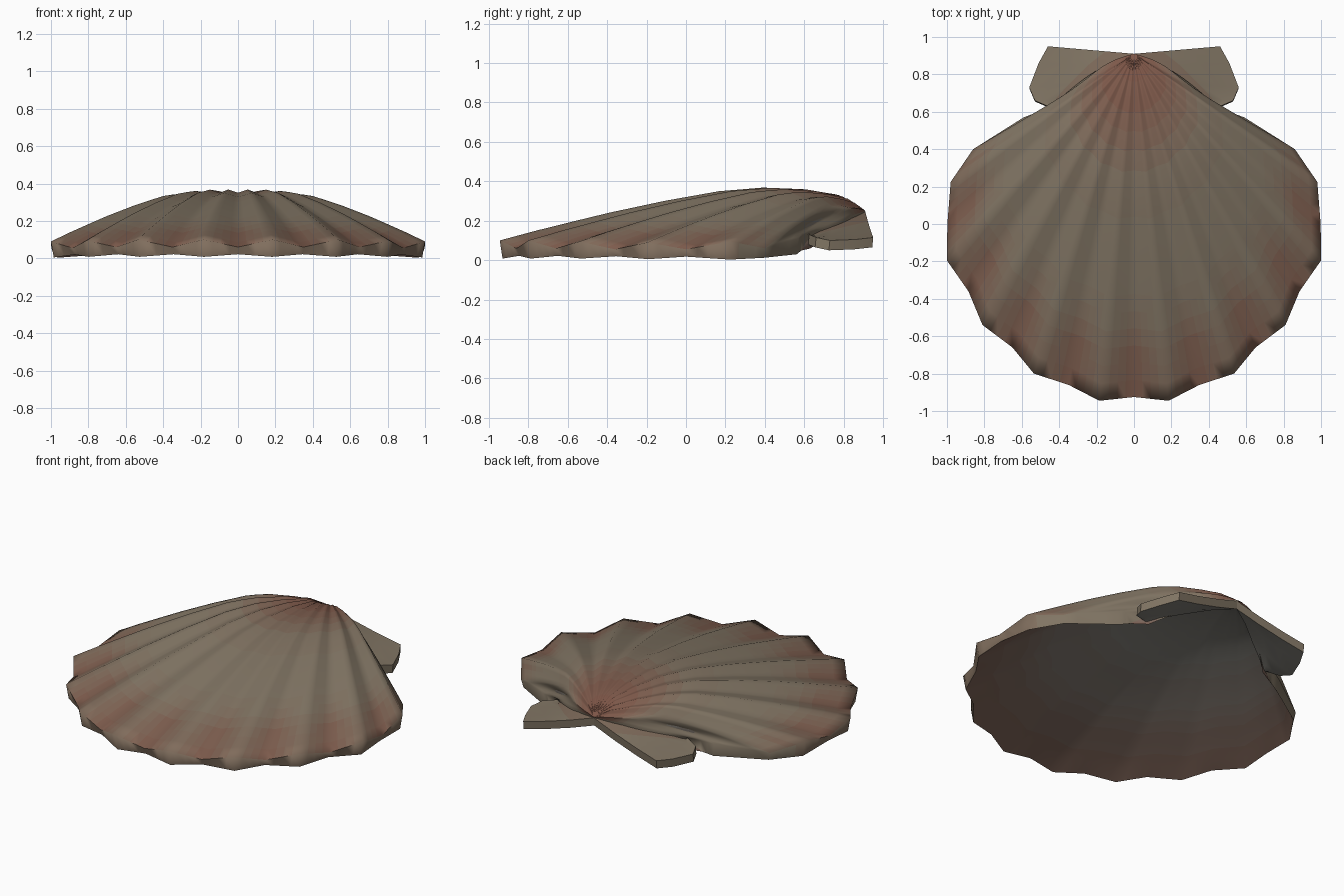
import bpy, bmesh
from math import radians, hypot, sin, pi
from mathutils import Vector

if "Cube" in bpy.data.objects:
    bpy.data.objects.remove(bpy.data.objects["Cube"])


def material(name, rgb):
    m = bpy.data.materials.new(name)
    m.diffuse_color = (*rgb, 1)
    m.use_nodes = True
    m.node_tree.nodes["Principled BSDF"].inputs["Base Color"].default_value = m.diffuse_color
    return m


def blend(a, b, f):
    return tuple(p + (q - p) * f for p, q in zip(a, b))


TAN, RED = (0.22, 0.178, 0.127), (0.205, 0.092, 0.063)
INNER, INNER_RIM = (0.23, 0.22, 0.195), (0.205, 0.125, 0.095)
STEPS, IN_STEPS = 12, 6
mats = [material("tan_%d" % i, blend(TAN, RED, i / STEPS)) for i in range(STEPS + 1)]
mats += [material("inside_%d" % i, blend(INNER, INNER_RIM, i / IN_STEPS)) for i in range(IN_STEPS + 1)]
IN = STEPS + 1


def finish(name, bm, angle):
    bmesh.ops.recalc_face_normals(bm, faces=bm.faces)
    me = bpy.data.meshes.new(name)
    bm.to_mesh(me)
    bm.free()
    ob = bpy.data.objects.new(name, me)
    bpy.context.collection.objects.link(ob)
    for m in mats:
        me.materials.append(m)
    bpy.ops.object.select_all(action='DESELECT')
    bpy.context.view_layer.objects.active = ob
    ob.select_set(True)
    bpy.ops.object.shade_smooth_by_angle(angle=radians(angle))
    return ob


def refine(seq, cuts):
    """Insert evenly blended steps between the tuples of a list."""
    out = [blend(a, b, c / cuts) for a, b in zip(seq, seq[1:]) for c in range(cuts)]
    return out + [seq[-1]]


# Rim ends of the ribs: x, y, upper z, lower z, doming; grooves and ridges alternate
half = [(0, -.925, .105, .022, 1), (.185, -.945, .10, .008, 1),
        (.35, -.86, .105, .022, 1), (.535, -.80, .10, .008, 1),
        (.65, -.66, .105, .022, 1), (.81, -.54, .095, .008, .98),
        (.885, -.36, .10, .02, .95), (1.0, -.195, .09, .005, .92),
        (.998, 0, .10, .018, .86), (.98, .225, .095, .003, .78),
        (.86, .40, .105, .012, .62), (.59, .57, .11, .03, .38),
        (.45, .62, .13, .07, .12)]
CUTS = 4
fine = [(i / CUTS, r) for i, r in enumerate(refine(half, CUTS))]
rays = [(i, -1, r) for i, r in reversed(fine)][:-1] + [(i, 1, r) for i, r in fine]

# Rows from the beak to the rim: fraction, dome height, redness of ridge, groove, inside
rows = [(.03, .040, 1, 1, 0), (.08, .095, 1, 1, 0), (.17, .135, .9, .9, 0),
        (.28, .160, .55, .55, 0), (.40, .16, .1, .1, 0), (.55, .133, 0, 0, .1),
        (.70, .096, 0, 0, .4), (.80, .066, 0, .25, .7), (.90, .035, .15, .8, .9),
        (1, 0, .3, .9, 1)]
rows = refine(rows, 2)
APEX = Vector((0, .91, .25))


def groove_at(i):
    return abs(1 - i % 2) * (1 if i < 11 else 0)


def ray_point(i, side, r, t, dome, inside):
    x, y, top, low, k = r
    p = APEX.lerp(Vector((x, y, top)), t)
    # shorter side rays leave the beak less steeply
    reach = hypot(x, y - APEX.y) / 1.85
    p.z += dome * k * (1 - (1 - reach) * max(0, 1 - t / .35))
    # the hindmost rays bend around the notch below the ears
    last = max(0, i - 11)
    p.y += .03 * max(0, min(1, i - 10) - last) * sin(2 * pi * t) + .04 * last * sin(pi * t)
    if inside:
        p.z = low if t == 1 else p.z - .04 - .045 * t ** 3
        p.x *= .985
        p.y *= .985
    else:
        p.z -= .045 * t ** .7 * groove_at(i)
    p.x *= side
    return p


# Ribbed shell with hollow inside
bm = bmesh.new()
edges = []
for inside in (False, True):
    tip = bm.verts.new(APEX - Vector((0, .01, .04)) * inside)
    grid = [[bm.verts.new(ray_point(*ray, row[0], row[1], inside)) for row in rows] for ray in rays]
    for c in range(len(rays) - 1):
        a, b = grid[c], grid[c + 1]
        mid = (rays[c][0] + rays[c + 1][0]) / 2
        g = groove_at(mid) if mid < 9.5 else 0

        def shade(row):
            if inside:
                return IN + round(row[4] * IN_STEPS)
            fade = 1 if mid < 10 or row[0] < .5 else 0
            return round((row[2] + (row[3] - row[2]) * g) * fade * STEPS)

        bm.faces.new((tip, a[0], b[0])).material_index = shade(rows[0])
        for j in range(len(rows) - 1):
            f = bm.faces.new((a[j], a[j + 1], b[j + 1], b[j]))
            f.material_index = shade(rows[j + 1])
    edges.append([tip] + grid[0] + [g[-1] for g in grid[1:-1]] + grid[-1][::-1])

# Thickness along the rim
outer, inner = edges
n = len(outer)
for j in range(n):
    k = (j + 1) % n
    f = bm.faces.new((outer[j], outer[k], inner[k], inner[j]))
    f.material_index = 3 if f.calc_center_median().y < .25 else 0
finish("ribbed_shell", bm, 85)

# Hinge ears: slab between the shell flank and the ear outline
flank = [(0, .91, .245), (.12, .84, .225), (.25, .75, .19), (.36, .68, .155), (.42, .635, .13)]
outline = [(.46, .95, .115), (.51, .86, .105), (.56, .73, .10), (.53, .66, .115), (.45, .625, .13)]
bm = bmesh.new()
cols = []
for a, b in zip(flank, outline):
    a, b = Vector(a), Vector(b)
    col = []
    for f in (0, .33, .67, 1):
        p = a.lerp(b, f)
        p.z -= .03 * f * (1 - f)
        col.append((bm.verts.new(p), bm.verts.new(p - Vector((0, .005, .05)))))
    cols.append(col)
for a, b in zip(cols, cols[1:]):
    for j in range(3):
        for s in (0, 1):
            f = bm.faces.new((a[j][s], a[j + 1][s], b[j + 1][s], b[j][s]))
            f.material_index = IN if s else (4 if j == 0 else 0)
    for j in (0, 3):
        bm.faces.new((a[j][0], b[j][0], b[j][1], a[j][1]))
for c in (cols[0], cols[-1]):
    for j in range(3):
        bm.faces.new((c[j][0], c[j + 1][0], c[j + 1][1], c[j][1]))
ears = finish("hinge_ears", bm, 35)
ears.modifiers.new("both_sides", 'MIRROR').use_clip = True
